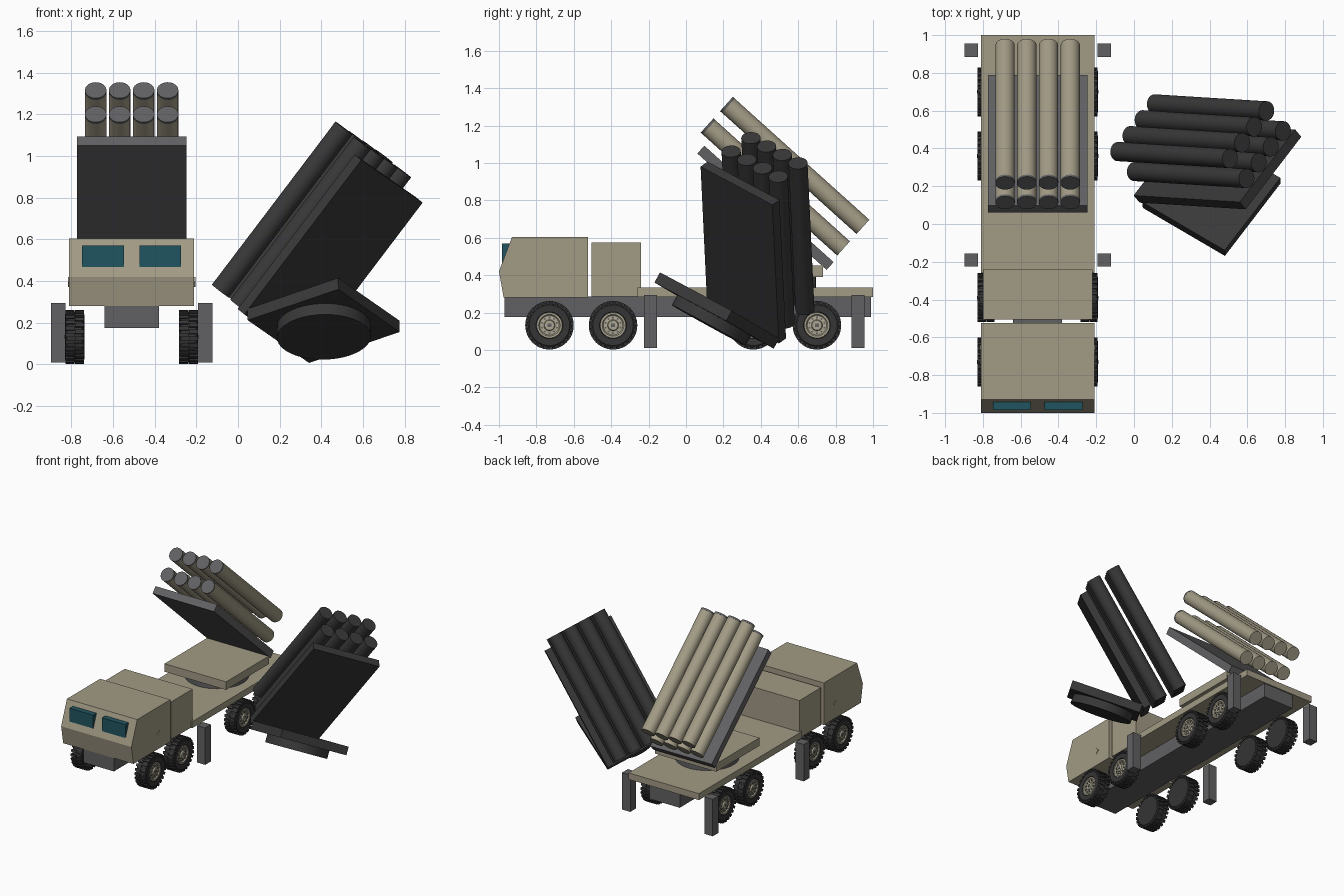
import bpy, bmesh, math
from mathutils import Matrix, Vector

cube = bpy.data.objects.get("Cube")
if cube:
    bpy.data.objects.remove(cube)


def material(name, r, g, b):
    m = bpy.data.materials.new(name)
    m.use_nodes = True
    m.diffuse_color = (r, g, b, 1)
    bsdf = next(n for n in m.node_tree.nodes if n.type == 'BSDF_PRINCIPLED')
    bsdf.inputs["Base Color"].default_value = (r, g, b, 1)
    return m


TAN = material("desert tan", .36, .325, .235)
GREY = material("steel grey", .12, .12, .125)
TYRE = material("tyre rubber", .035, .035, .036)
DARK = material("charcoal", .04, .04, .041)
GLASS = material("teal glass", .015, .09, .115)
RIM = material("pale rim", .42, .39, .29)

CX = -.51          # truck centre line
T, R = Matrix.Translation, Matrix.Rotation
TURN_X = R(math.pi / 2, 4, 'Y')     # z axis -> x axis
TURN_Y = R(math.pi / 2, 4, 'X')     # z axis -> -y axis


def finish(name, bm, mat, matrix=Matrix()):
    bmesh.ops.recalc_face_normals(bm, faces=bm.faces)
    mesh = bpy.data.meshes.new(name)
    bm.to_mesh(mesh)
    bm.free()
    mesh.materials.append(mat)
    ob = bpy.data.objects.new(name, mesh)
    bpy.context.collection.objects.link(ob)
    ob.matrix_world = matrix
    return ob


def add_box(bm, centre, size, turn=Matrix()):
    bmesh.ops.create_cube(bm, size=1, matrix=turn @ T(centre) @ Matrix.Diagonal((*size, 1)))


def box(name, mat, xs, ys, zs, matrix=Matrix()):
    bm = bmesh.new()
    spans = (xs, ys, zs)
    add_box(bm, [(a + b) / 2 for a, b in spans], [b - a for a, b in spans])
    return finish(name, bm, mat, matrix)


def cylinder(name, mat, radius, depth, matrix, sides=32):
    bm = bmesh.new()
    bmesh.ops.create_cone(bm, cap_ends=True, segments=sides, radius1=radius,
                          radius2=radius, depth=depth)
    return finish(name, bm, mat, matrix)


# Cab from its side profile
bm = bmesh.new()
profile = [(-.975, .28), (-1, .42), (-.93, .605), (-.525, .605), (-.525, .28)]
face = bm.faces.new([bm.verts.new((CX - .3, y, z)) for y, z in profile])
ext = bmesh.ops.extrude_face_region(bm, geom=[face])
bmesh.ops.translate(bm, vec=(.6, 0, 0),
                    verts=[v for v in ext["geom"] if isinstance(v, bmesh.types.BMVert)])
finish("cab", bm, TAN)

for side, label in ((-1, "right"), (1, "left")):
    mid = CX + side * .1375
    box(f"{label}_windscreen", GLASS, (mid - .1, mid + .1), (-.985, -.9), (.467, .57))
    cylinder(f"{label}_door_badge", TAN, .024, .008,
             T((CX + side * .301, -.665, .395)) @ TURN_X, 4)

# Body
box("rear_cab_box", TAN, (CX - .29, CX + .29), (-.505, -.24), (.285, .575))
box("chassis", GREY, (CX - .13, CX + .13), (-.97, .99), (.175, .285))
box("deck", TAN, (CX - .3, CX + .3), (-.26, 1), (.283, .333))

# Stabiliser legs
for side, label in ((-1, "right"), (1, "left")):
    for y, place in ((-.19, "front"), (.92, "rear")):
        x = CX + side * .352
        box(f"{place}_{label}_stabiliser", GREY, (x - .035, x + .035),
            (y - .035, y + .035), (.01, .295))


# Wheel pieces, outer side facing +x
def lathe(points, steps):
    bm = bmesh.new()
    verts = [bm.verts.new((x, 0, r)) for x, r in points]
    edges = [bm.edges.new(p) for p in zip(verts, verts[1:])]
    bmesh.ops.spin(bm, geom=verts + edges, cent=(0, 0, 0), axis=(1, 0, 0),
                   angle=math.tau, steps=steps, use_duplicate=False)
    bmesh.ops.remove_doubles(bm, verts=bm.verts, dist=.0005)
    return bm


def make_wheel():
    tyre = lathe([(-.046, 0), (-.046, .108), (-.036, .122), (.036, .122), (.046, .108),
                  (.044, .072), (.03, .068), (.03, 0)], 48)
    count = 24
    for i in range(count):
        for s in (-1, 1):
            turn = R(math.tau * (i + s / 4) / count, 4, 'X')
            add_box(tyre, (s * .023, 0, .121), (.044, .019, .017), turn)
    rim = lathe([(.031, .07), (.042, .068), (.042, .058), (.034, .052), (.036, .03),
                 (.046, .026), (.046, 0)], 32)
    bolts = bmesh.new()
    for i in range(10):
        add_box(bolts, (.036, 0, .042), (.01, .009, .009), R(math.tau * i / 10, 4, 'X'))
    add_box(bolts, (.046, 0, 0), (.006, .02, .02))
    return (finish("tyre", tyre, TYRE), finish("rim", rim, RIM),
            finish("wheel_bolts", bolts, GREY))


pieces = make_wheel()
for side, label in ((1, "left"), (-1, "right")):
    for n, y in enumerate((-.73, -.39, .36, .70)):
        spot = T((CX + side * .273, y, .132)) @ R(0 if side > 0 else math.pi, 4, 'Z')
        for piece in pieces:
            ob = piece.copy()
            ob.name = f"{label}_{piece.name}_{n + 1}"
            bpy.context.collection.objects.link(ob)
            ob.matrix_world = spot
for piece in pieces:
    bpy.data.objects.remove(piece)


# Launcher, in a frame whose origin is the underside of its turntable slab
def launcher(prefix, base, body, metal):
    cylinder(prefix + "turntable_ring", metal, .225, .06, base @ T((0, 0, -.03)), 40)
    box(prefix + "turntable_slab", body, (-.2625, .2625), (-.2625, .2625), (0, .062), base)
    tilt = base @ T((0, -.045, .37)) @ R(math.radians(-42), 4, 'X')
    box(prefix + "backing_panel", metal, (-.2625, .2625), (-.465, .465), (-.028, .028), tilt)
    length = .975
    for row, z in enumerate((.118, .273)):
        for col in range(4):
            x = (col - 1.5) * .115
            tag = f"{row + 1}_{col + 1}"
            cylinder(f"{prefix}tube_{tag}", body, .051, length,
                     tilt @ T((x, -.032, z)) @ TURN_Y)
            cylinder(f"{prefix}tube_cap_{tag}", metal, .0515, .014,
                     tilt @ T((x, -.032 - length / 2, z)) @ TURN_Y)


launcher("mounted_", T((CX, .47, .39)), TAN, GREY)

# Dark second launcher lying tipped beside the truck
ax = Vector((.56, .73, -.39)).normalized()
ay = Vector((-.016, .483, .8745)).cross(ax).normalized()
az = ax.cross(ay)
tipped = Matrix((ax, ay, az)).transposed().to_4x4()
launcher("tipped_", T((.411, .15, .184)) @ tipped, DARK, DARK)

# Smooth round parts, keep hard edges
bpy.ops.object.select_all(action='DESELECT')
for ob in bpy.context.collection.objects:
    if ob.type == 'MESH' and any(k in ob.name for k in ("tube", "tyre", "rim", "ring")):
        ob.select_set(True)
        bpy.context.view_layer.objects.active = ob
bpy.ops.object.shade_smooth_by_angle(angle=math.radians(30))
